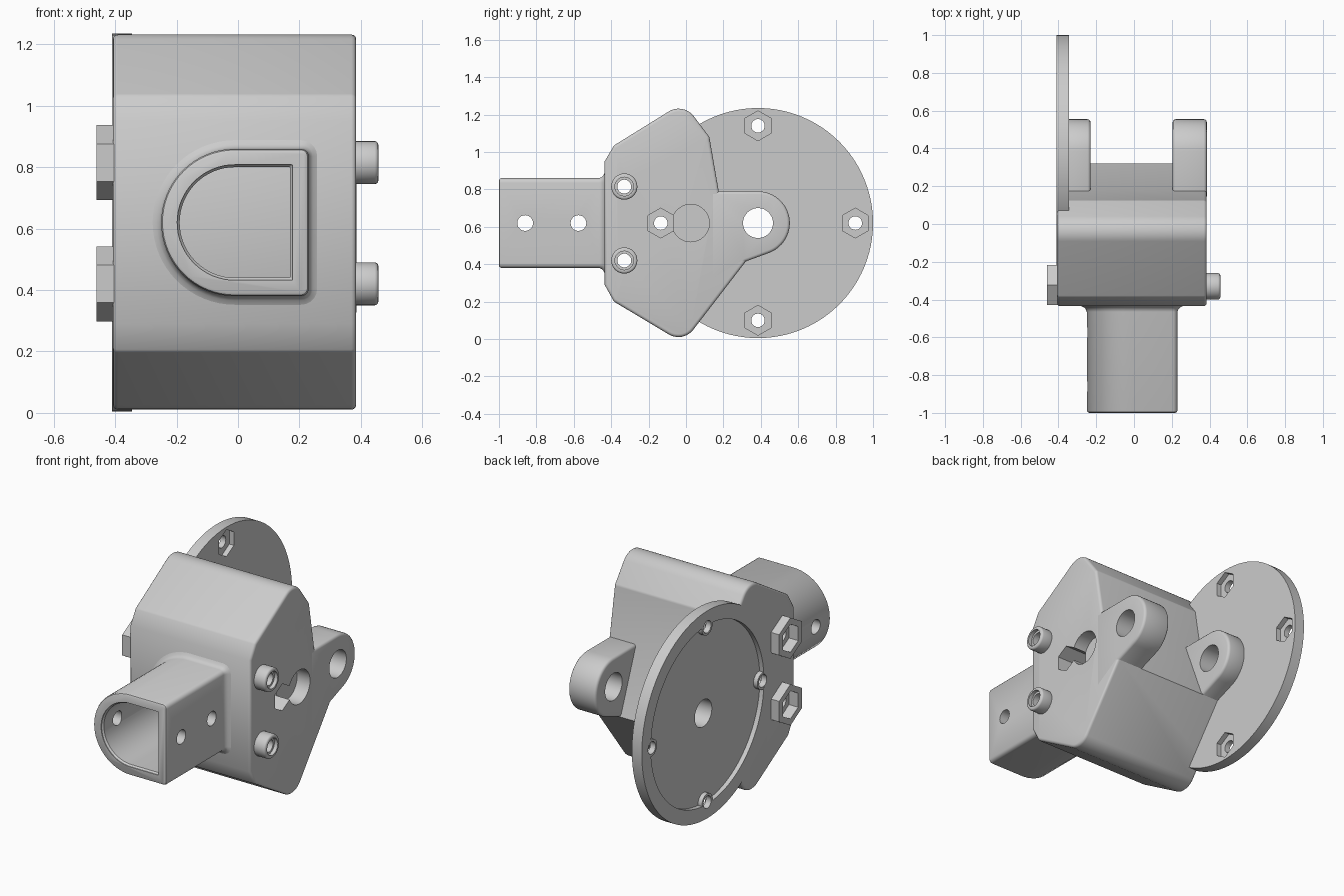
import bpy, bmesh
from math import sin, cos, tan, pi, radians
from mathutils import Vector

if "Cube" in bpy.data.objects:
    bpy.data.objects.remove(bpy.data.objects["Cube"], do_unlink=True)

grey = bpy.data.materials.new("plain grey")
grey.use_nodes = True
colour = (0.6, 0.6, 0.6, 1)
grey.diffuse_color = colour
grey.node_tree.nodes["Principled BSDF"].inputs["Base Color"].default_value = colour

MID = 0.62            # height of the main axis
PIVOT = (0.385, MID)  # (y, z) of the hinge and disc centre


def loft(name, rings):
    """Solid through a list of equal-length rings."""
    bm = bmesh.new()
    loops = [[bm.verts.new(p) for p in ring] for ring in rings]
    for a, b in zip(loops, loops[1:]):
        for i in range(len(a)):
            j = (i + 1) % len(a)
            bm.faces.new((a[i], a[j], b[j], b[i]))
    bm.faces.new(loops[0])
    bm.faces.new(loops[-1])
    bmesh.ops.recalc_face_normals(bm, faces=bm.faces)
    mesh = bpy.data.meshes.new(name)
    bm.to_mesh(mesh)
    bm.free()
    mesh.materials.append(grey)
    ob = bpy.data.objects.new(name, mesh)
    bpy.context.collection.objects.link(ob)
    return ob


def prism(name, outline, x0, x1, bevel=0):
    """Side outline of (y, z) points extruded along x."""
    ob = loft(name, [[(x, y, z) for y, z in outline] for x in (x0, x1)])
    if bevel:
        m = ob.modifiers.new("round_edges", "BEVEL")
        m.width, m.segments = bevel, 3
        m.limit_method, m.angle_limit = "ANGLE", radians(62)
        apply(ob, m)
    return ob


def apply(ob, modifier):
    with bpy.context.temp_override(object=ob, active_object=ob, selected_objects=[ob]):
        bpy.ops.object.modifier_apply(modifier=modifier.name)


def arc(centre, r, a0, a1, n):
    return [(centre[0] + r * cos(radians(a0 + (a1 - a0) * i / n)),
             centre[1] + r * sin(radians(a0 + (a1 - a0) * i / n))) for i in range(n + 1)]


def ring(centre, r, n=48):
    return arc(centre, r, 90, 450, n)[:-1]


def rounded(corners, n=8):
    """Polygon of (y, z, radius) corners with filleted points."""
    out = []
    for i, (y, z, r) in enumerate(corners):
        p = Vector((y, z))
        if not r:
            out.append((y, z))
            continue
        a = (Vector(corners[i - 1][:2]) - p).normalized()
        b = (Vector(corners[(i + 1) % len(corners)][:2]) - p).normalized()
        half = a.angle(b) / 2
        c = p + (a + b).normalized() * r / sin(half)
        s = p + a * r / tan(half) - c
        e = p + b * r / tan(half) - c
        for k in range(n + 1):
            out.append(tuple(c + s.lerp(e, k / n).normalized() * r))
    return out


def d_ring(y, grow):
    """D-shaped tube section at depth y, grown outwards."""
    c = max(0.004, 0.025 + grow)
    right, h = 0.23 + grow, 0.24 + grow
    pts = arc((-0.01, MID), h, 90, 270, 32)
    pts += arc((right - c, MID - h + c), c, -90, 0, 5)
    pts += arc((right - c, MID + h - c), c, 0, 90, 5)
    return [(x, y, z) for x, z in pts]


# Main housing
housing = prism("housing", rounded([
    (-0.435, 0.29, 0), (-0.435, 0.95, 0), (-0.385, 1.035, 0.03), (-0.014, 1.265, 0.1),
    (0.125, 1.08, 0.03), (0.175, 0.79, 0), (0.32, 0.415, 0),
    (-0.0155, -0.021, 0.1), (-0.385, 0.2, 0.03)]), -0.407, 0.385, 0.016)

# Hinge arms on both sides
lug = [(0.13, 0.79)] + arc(PIVOT, 0.17, 90, -70, 24) + [(0.32, 0.415), (0.13, 0.3)]
arms = [prism("right_hinge_arm", lug, -0.36, -0.23, 0.016),
        prism("left_hinge_arm", lug, 0.205, 0.3852, 0.016)]

# Round mounting disc with bolt bosses
disc = prism("mounting_disc", ring(PIVOT, 0.615, 96), -0.41, -0.345)
bolts = [(PIVOT[0] + 0.52 * cos(k * pi / 2), MID + 0.52 * sin(k * pi / 2)) for k in range(4)]
bosses = [prism("disc_bolt_boss", ring(p, 0.05, 24), -0.409, -0.36) for p in bolts]

# D-shaped socket tube with a flared root
tube = loft("socket_tube", [d_ring(y, g) for y, g in (
    (-1, -0.012), (-0.996, -0.004), (-0.988, 0), (-0.465, 0),
    (-0.452, 0.005), (-0.442, 0.014), (-0.434, 0.03), (-0.41, 0.03))])

# Clamp screws: round collars on the left, hex nut holders on the right
screws = [(-0.33, 0.42), (-0.33, 0.815)]
collars = [prism("screw_collar", ring(p, 0.07, 32), 0.37, 0.457, 0.012) for p in screws]
holders = [prism("nut_holder", ring((p[0] + 0.008, p[1]), 0.122, 6), -0.46, -0.395) for p in screws]

# Cutters, each with the parts it carves
cuts = []


def cut(outline, x0, x1, parts):
    cuts.append((prism("cutter", outline, x0, x1), parts))


cut(ring(PIVOT, 0.53, 96), -0.6, -0.383, [housing, disc])
cut(ring(PIVOT, 0.08), -0.7, 0.7, arms + [disc])
cut(ring((0.025, MID), 0.1), 0.3, 0.6, [housing])
for i, p in enumerate(bolts):
    parts = [disc, bosses[i]] + ([housing] if i == 2 else [])
    cut(ring(p, 0.036, 24), -0.7, 0.7, parts)
    cut(ring(p, 0.08, 6), -0.375, 0.7, parts)
for i, p in enumerate(screws):
    cut(ring(p, 0.037, 24), -0.71, 0.71, [housing, collars[i], holders[i]])
    cut(ring(p, 0.05, 24), 0.435, 0.6, [collars[i]])
    cut(ring((p[0] + 0.008, p[1]), 0.083, 6), -0.6, -0.4, [housing, holders[i]])
cuts.append((loft("cutter", [d_ring(y, g) for y, g in (
    (-1.02, -0.052), (-0.995, -0.052), (-0.985, -0.06), (-0.43, -0.06))]), [tube]))
for y in (-0.86, -0.575):
    cut(ring((y, MID), 0.042, 24), -0.6, 0.6, [tube])

for cutter, parts in cuts:
    cutter.hide_render = True
    for part in parts:
        m = part.modifiers.new("cut", "BOOLEAN")
        m.operation, m.solver, m.object = "DIFFERENCE", "EXACT", cutter
        apply(part, m)
for cutter, parts in cuts:
    bpy.data.objects.remove(cutter, do_unlink=True)

# Smooth shading with sharp edges kept
for ob in [housing, disc, tube] + arms + bosses + collars + holders:
    with bpy.context.temp_override(object=ob, active_object=ob, selected_objects=[ob],
                                   selected_editable_objects=[ob]):
        bpy.ops.object.shade_smooth_by_angle(angle=radians(32))
